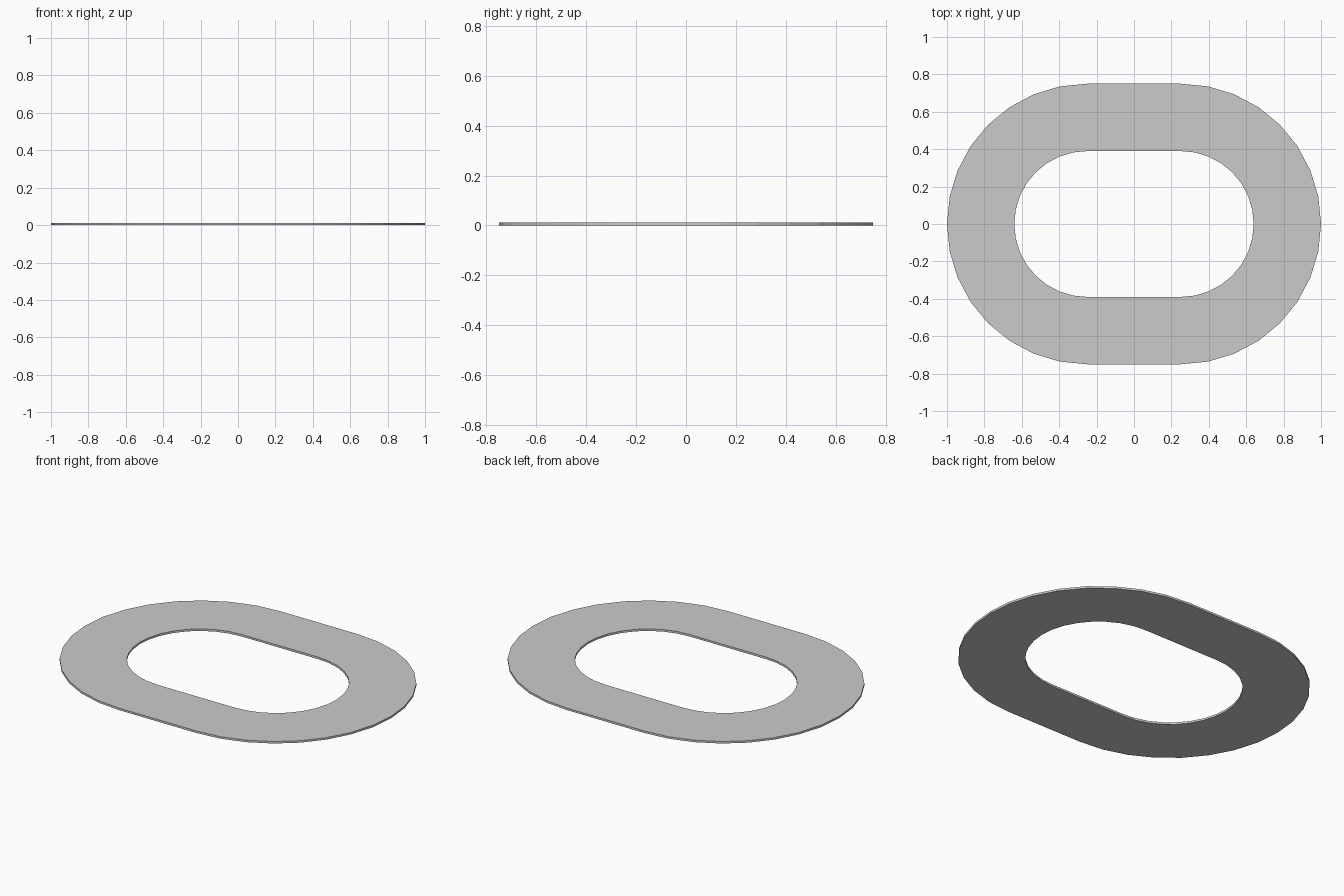
import bpy, bmesh, math

if "Cube" in bpy.data.objects:
    bpy.data.objects.remove(bpy.data.objects["Cube"])

HALF_STRAIGHT = 0.25   # arc centres at x = +/- this
OUTER_R, INNER_R = 0.75, 0.39
THICKNESS = 0.012
SEGMENTS = 16          # sides per half circle


def stadium(bm, radius, z):
    """Loop of vertices: two half circles joined by straight sides."""
    verts = []
    for side, start in ((1, -math.pi / 2), (-1, math.pi / 2)):
        for i in range(SEGMENTS + 1):
            a = start + math.pi * i / SEGMENTS
            verts.append(bm.verts.new((side * HALF_STRAIGHT + radius * math.cos(a),
                                       radius * math.sin(a), z)))
    return verts


def bridge(bm, a, b):
    n = len(a)
    for i in range(n):
        j = (i + 1) % n
        bm.faces.new((a[i], a[j], b[j], b[i]))


# Flat oval washer: rectangular section swept around the stadium outline
bm = bmesh.new()
section = [(OUTER_R, 0), (OUTER_R, THICKNESS), (INNER_R, THICKNESS), (INNER_R, 0)]
loops = [stadium(bm, r, z) for r, z in section]
for k in range(4):
    bridge(bm, loops[k], loops[(k + 1) % 4])
bmesh.ops.recalc_face_normals(bm, faces=bm.faces[:])

mesh = bpy.data.meshes.new("oval_ring")
bm.to_mesh(mesh)
bm.free()
bpy.context.collection.objects.link(bpy.data.objects.new("oval_ring", mesh))
